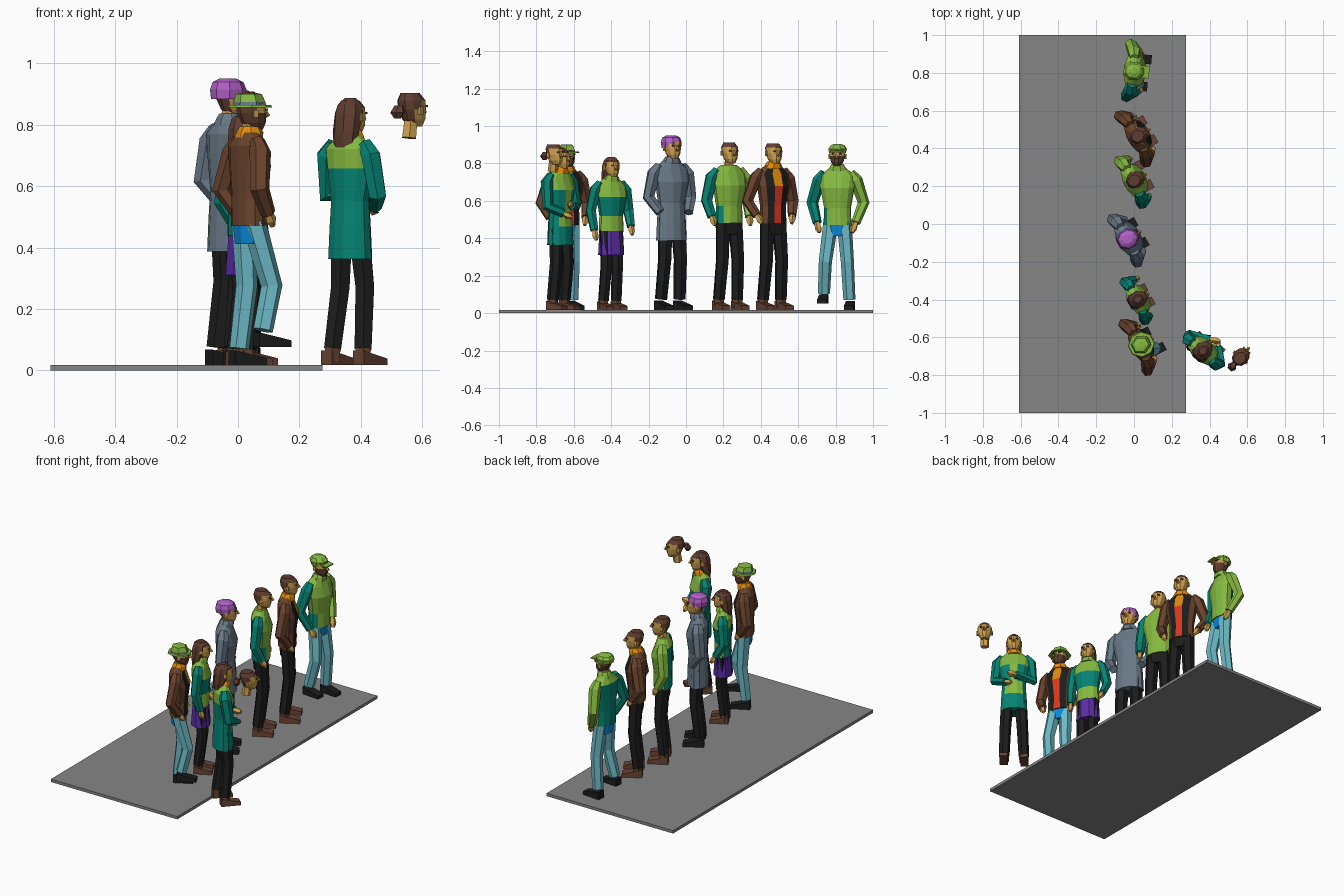
import bpy, bmesh, math
from mathutils import Vector, Matrix

if "Cube" in bpy.data.objects:
    bpy.data.objects.remove(bpy.data.objects["Cube"])

HEX = dict(grey="858585", coat="687886", mauve="AE60C4", brown="6A4530", black="222222",
           green="84B842", teal="0E8272", jeans="6CB8C4", blue="1088D8", red="D83A22",
           orange="E38A12", violet="5C30A4", boot="694636", hair="604034", skin="CFA050")
FLOOR = 0.018
mats = {}
frame = Matrix()
who = ""


def mat(c):
    if c not in mats:
        h = HEX[c]
        mats[c] = bpy.data.materials.new(c)
        mats[c].diffuse_color = [(int(h[i:i + 2], 16) / 255) ** 2.2 for i in (0, 2, 4)] + [1]
    return mats[c]


def finish(bm, name, paint):
    """Turn a bmesh into an object; paint is a colour or a function of the face centre."""
    bmesh.ops.recalc_face_normals(bm, faces=bm.faces)
    me = bpy.data.meshes.new(who + name)
    slots = []
    for f in bm.faces:
        c = paint if isinstance(paint, str) else paint(*f.calc_center_median())
        if c not in slots:
            slots.append(c)
        f.material_index = slots.index(c)
    bm.to_mesh(me)
    bm.free()
    for c in slots:
        me.materials.append(mat(c))
    ob = bpy.data.objects.new(who + name, me)
    bpy.context.collection.objects.link(ob)
    ob.matrix_world = frame


def skin_rings(name, rings, paint):
    bm = bmesh.new()
    vs = [[bm.verts.new(p) for p in r] for r in rings]
    n = len(vs[0])
    for a, b in zip(vs, vs[1:]):
        for i in range(n):
            j = (i + 1) % n
            bm.faces.new((a[i], a[j], b[j], b[i]))
    bm.faces.new(vs[0])
    bm.faces.new(vs[-1])
    finish(bm, name, paint)


def loft(name, rings, paint, n=8):
    """Stack of horizontal ellipses (z, centre x, radius x, radius y)."""
    ang = [(i + 0.5) * math.tau / n for i in range(n)]
    skin_rings(name, [[(cx + rx * math.cos(a), ry * math.sin(a), z) for a in ang]
                      for z, cx, rx, ry in rings], paint)


def tube(name, pts, radii, paint, n=6):
    pts = [Vector(p) for p in pts]
    rings = []
    for i, (p, r) in enumerate(zip(pts, radii)):
        t = (pts[min(i + 1, len(pts) - 1)] - pts[max(i - 1, 0)]).normalized()
        u = t.cross(Vector((0.3, 0.9, 0.1))).normalized()
        w = t.cross(u)
        rings.append([p + r * (u * math.cos(k * math.tau / n) + w * math.sin(k * math.tau / n))
                      for k in range(n)])
    skin_rings(name, rings, paint)


def box(name, centre, size, paint, toe=1.0):
    """Box whose +x end is lowered by the toe factor."""
    bm = bmesh.new()
    bmesh.ops.create_cube(bm, size=1)
    for v in bm.verts:
        if v.co.x > 0 and v.co.z > 0:
            v.co.z = -0.5 + toe
        v.co = Vector(centre) + Vector(a * b for a, b in zip(v.co, size))
    finish(bm, name, paint)


def head(hat="", beard=False, long_hair=False, bun=False):
    def face(x, y, z):
        if z > 0.892 or x < -0.002:
            return "hair"
        return "hair" if beard and z < 0.842 else "skin"
    tube("neck", [(-0.005, 0, 0.762), (0.005, 0, 0.83)], [0.026, 0.024], "skin")
    loft("head", [(0.80, 0.025, 0.026, 0.02), (0.822, 0.018, 0.042, 0.034), (0.855, 0.01, 0.05, 0.043),
                  (0.885, 0.006, 0.05, 0.043), (0.908, 0, 0.034, 0.03)], face, 10)
    tube("nose", [(0.058, 0, 0.87), (0.07, 0, 0.847), (0.056, 0, 0.842)], [0.004, 0.009, 0.007], "skin", 4)
    for s, side in ((1, "left"), (-1, "right")):
        box(side + "_eye", (0.054, s * 0.018, 0.866), (0.01, 0.014, 0.007), "hair")
        box(side + "_ear", (0.004, s * 0.043, 0.852), (0.016, 0.01, 0.026), "skin")
    if long_hair:
        loft("long_hair", [(0.735, -0.028, 0.025, 0.042), (0.80, -0.022, 0.038, 0.05), (0.865, -0.006, 0.05, 0.05),
                           (0.895, 0, 0.047, 0.042), (0.916, 0, 0.022, 0.02)], "hair")
    if bun:
        loft("hair_bun", [(0.825, -0.062, 0.01, 0.012), (0.845, -0.062, 0.023, 0.026),
                          (0.868, -0.055, 0.014, 0.015)], "hair", 6)
    if hat == "beanie":
        loft("beanie", [(0.855, -0.002, 0.056, 0.049), (0.885, -0.002, 0.059, 0.053), (0.908, -0.003, 0.05, 0.046),
                        (0.92, -0.004, 0.026, 0.024)], "mauve")
    if hat == "cap":
        loft("cap", [(0.87, 0, 0.054, 0.048), (0.893, -0.002, 0.058, 0.053), (0.912, -0.004, 0.042, 0.04),
                     (0.92, -0.004, 0.018, 0.018)], "green")
        box("cap_visor", (0.06, 0, 0.88), (0.045, 0.066, 0.012), "green", 0.5)
    if hat == "brim":
        loft("hat_brim", [(0.873, 0.005, 0.074, 0.07), (0.881, 0.005, 0.07, 0.066)], "green", 8)
        loft("hat_crown", [(0.88, 0.003, 0.056, 0.051), (0.891, 0.003, 0.054, 0.049), (0.917, 0, 0.045, 0.04),
                           (0.921, 0, 0.025, 0.022)],
             lambda x, y, z: "coat" if z < 0.889 else "green", 6)


def patchwork(x, y, z):
    return "teal" if (x < -0.005 and z < 0.72) or (y < -0.04 and z < 0.6) else "green"


def banded(x, y, z):
    return "teal" if 0.53 < z < 0.66 or (x < 0 and z < 0.7) else "green"


def jacket(x, y, z):
    if x > 0 and abs(y) < 0.01:
        return "orange" if z > 0.7 else "red"
    return "black" if x > 0 and abs(y) < 0.06 else "brown"


def long_coat(x, y, z):
    return "green" if z > 0.7 or (x > 0.02 and abs(y) < 0.04 and z > 0.5) else "teal"


HIPS_DOWN = {"short": [(0.48, 0, 0.054, 0.078)],
             "long": [(0.375, 0, 0.062, 0.085), (0.48, 0, 0.058, 0.08)]}


def person(name, x, y, yaw, top, length, paint, sleeves, legs, shoes, height=0.91, scarf="",
           elbows=((-0.02, 0.125, 0.6), (-0.02, 0.125, 0.6)), hands=((0.03, 0.11, 0.49), (0.03, 0.11, 0.49)),
           feet=((0, 0.055, 0), (0, 0.055, 0)), bare_hands=True, **look):
    global frame, who
    s = (height - FLOOR) / (0.91 - FLOOR)
    frame = (Matrix.Translation((x, y, FLOOR)) @ Matrix.Rotation(math.radians(yaw), 4, "Z")
             @ Matrix.Scale(s, 4) @ Matrix.Translation((0, 0, -FLOOR)))
    who = name + "_"
    head(**look)
    # upper clothing and hips
    loft(top, HIPS_DOWN[length] + [(0.57, 0, 0.053, 0.074), (0.68, 0.005, 0.062, 0.095),
                                   (0.745, -0.006, 0.05, 0.102), (0.79, -0.003, 0.033, 0.045)], paint, 12)
    loft("hips", [(0.42, 0, 0.042, 0.066), (0.5, 0, 0.05, 0.074)], "blue" if legs == "jeans" else legs)
    if scarf:
        loft("scarf", [(0.772, 0, 0.046, 0.056), (0.795, 0.004, 0.042, 0.044), (0.81, 0.004, 0.032, 0.034)], scarf)
    for i, side in enumerate(("left", "right")):
        m = Vector((1, 1 - 2 * i, 1))
        e, h = Vector(elbows[i]) * m, Vector(hands[i]) * m
        # arm and hand
        wrist = e.lerp(h, 0.78)
        tube(side + "_sleeve", [Vector((-0.005, 0.07, 0.762)) * m, Vector((-0.008, 0.1, 0.725)) * m, e, wrist],
             [0.026, 0.036, 0.032, 0.025], sleeves[i])
        if bare_hands:
            d = (h - e).normalized()
            tube(side + "_hand", [wrist, h, h + d * 0.025], [0.015, 0.02, 0.01], "skin", 5)
        # leg and shoe
        f = Vector(feet[i]) * m
        z = f.z + FLOOR
        knee_x = f.x * 0.5 + 0.012 + f.z * 0.5
        tube(side + "_leg", [Vector((0, 0.037, 0.49)) * m, (knee_x, f.y * 0.85, 0.28), (f.x - 0.012, f.y, z + 0.055)],
             [0.041, 0.036, 0.033], legs)
        if shoes == "boot":
            tube(side + "_boot_shaft", [(f.x - 0.012, f.y, z + 0.07), (f.x - 0.012, f.y, z + 0.01)],
                 [0.031, 0.028], "boot")
        box(side + "_shoe", (f.x + 0.02, f.y * 1.05, z + 0.024), (0.118, 0.05, 0.048), shoes, 0.45)


# stone platform
bm = bmesh.new()
bmesh.ops.create_cube(bm, size=1)
for v in bm.verts:
    v.co = (v.co.x * 0.885 - 0.167, v.co.y * 2, (v.co.z + 0.5) * FLOOR)
finish(bm, "platform", "grey")

# row of figures, from the far end to the near end
step = ((0, 0.045, 0), (0.035, 0.06, 0.06))
akimbo = (((-0.03, 0.14, 0.6), (-0.03, 0.14, 0.6)), ((0.03, 0.1, 0.5), (0.03, 0.1, 0.5)))
person("capped_man", 0.0, 0.81, -5, "hoodie", "short", patchwork, ("green", "teal"), "jeans", "black", 0.895,
       "green", akimbo[0], ((0.03, 0.09, 0.46), (0.04, 0.1, 0.46)),
       ((0.01, 0.065, 0), (0.0, 0.075, 0.035)), hat="cap", beard=True)
person("jacket_man", 0.02, 0.465, 30, "jacket", "short", jacket, ("brown", "brown"), "black", "boot", 0.91,
       "orange", *akimbo)
person("jumper_man", 0.0, 0.23, 28, "jumper", "short", patchwork, ("green", "teal"), "black", "boot", 0.913)
person("coat_man", -0.03, -0.078, 30, "overcoat", "long", "coat", ("coat", "coat"), "black", "black", 0.94,
       "coat", hands=((0.045, 0.075, 0.5), (0.045, 0.075, 0.5)), bare_hands=False, hat="beanie")
person("skirt_woman", 0.02, -0.4, 28, "jacket", "short", banded, ("teal", "teal"), "black", "boot", 0.83,
       "green", hands=((0.05, 0.11, 0.48), (0.02, 0.115, 0.45)),
       feet=((0, 0.04, 0), (0, 0.045, 0)), long_hair=True)
loft("skirt", [(0.34, 0, 0.064, 0.08), (0.49, 0, 0.052, 0.073)], "violet")
person("hat_man", 0.035, -0.64, 27, "jacket", "short", jacket, ("brown", "brown"), "jeans", "black", 0.892,
       "orange", *akimbo, step, hat="brim", beard=True)
person("long_coat_woman", 0.365, -0.672, 48, "long_coat", "long", long_coat, ("teal", "teal"), "black", "boot", 0.88,
       "orange", ((0.01, 0.115, 0.59), (0.01, 0.115, 0.59)), ((0.09, -0.015, 0.6), (0.085, 0.03, 0.54)),
       ((-0.01, 0.06, 0), (0.01, 0.06, 0)), long_hair=True)

# loose head beside the group
who = "loose_"
frame = Matrix.Translation((0.56, -0.71, -0.006)) @ Matrix.Rotation(math.radians(48), 4, "Z")
head(bun=True)

for m in bpy.data.materials:
    if m.users and not m.is_grease_pencil:
        m.use_nodes = True
        m.node_tree.nodes["Principled BSDF"].inputs["Base Color"].default_value = m.diffuse_color
